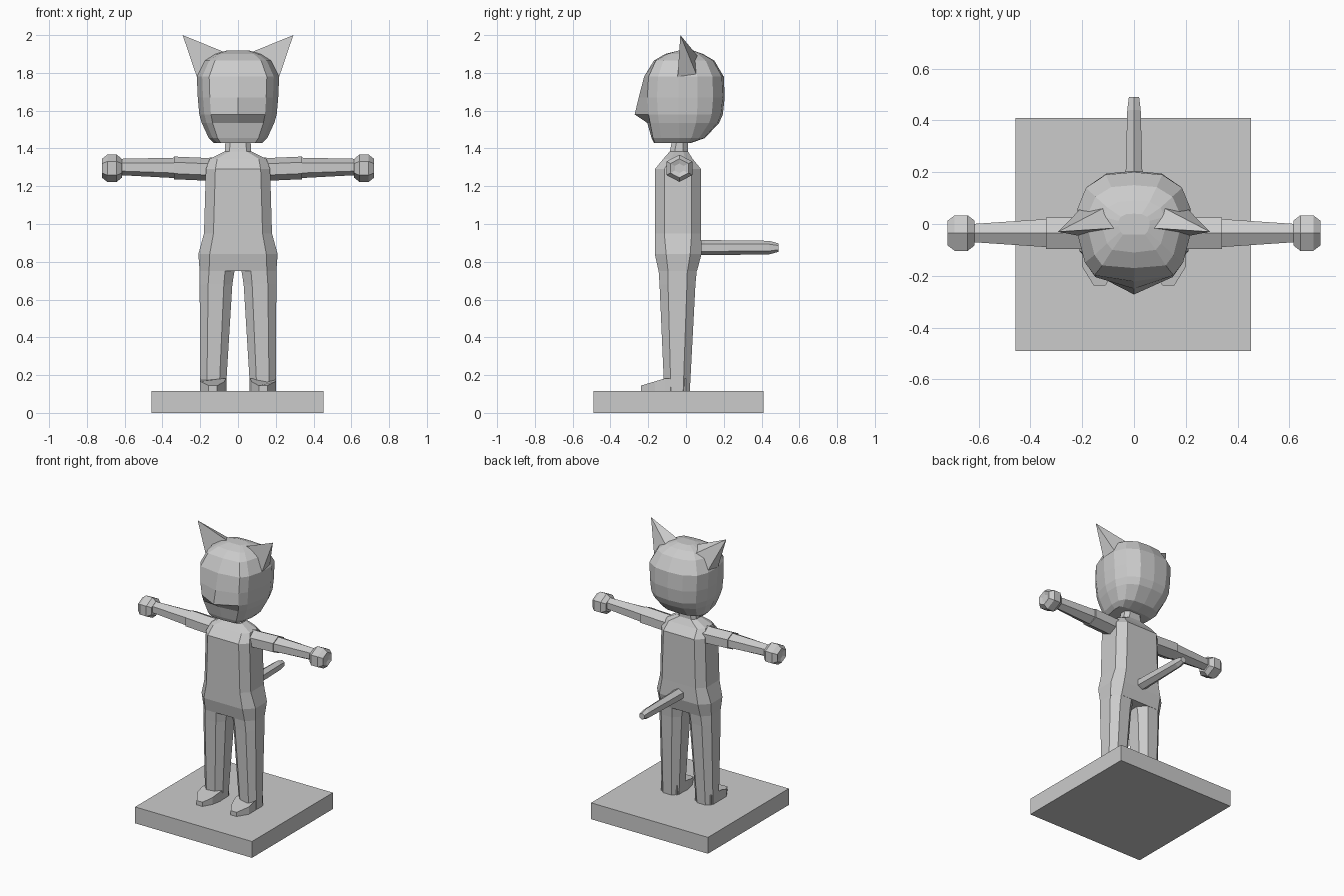
import bpy, bmesh, math
from mathutils import Vector

cube = bpy.data.objects.get("Cube")
if cube:
    bpy.data.objects.remove(cube, do_unlink=True)

grey = bpy.data.materials.new("plain grey")
grey.use_nodes = True
tone = (0.6, 0.6, 0.6, 1)
grey.diffuse_color = tone
grey.node_tree.nodes["Principled BSDF"].inputs["Base Color"].default_value = tone


def finish(name, bm, mirror=False):
    bmesh.ops.recalc_face_normals(bm, faces=bm.faces)
    mesh = bpy.data.meshes.new(name)
    bm.to_mesh(mesh)
    bm.free()
    mesh.materials.append(grey)
    obj = bpy.data.objects.new(name, mesh)
    bpy.context.collection.objects.link(obj)
    if mirror:
        mod = obj.modifiers.new("Mirror", 'MIRROR')
        mod.use_mirror_merge = False
    return obj


def loft(name, rings, mirror=False):
    """Skin a row of equal-sized point rings and cap both ends."""
    bm = bmesh.new()
    loops = [[bm.verts.new(p) for p in ring] for ring in rings]
    n = len(loops[0])
    for a, b in zip(loops, loops[1:]):
        for i in range(n):
            j = (i + 1) % n
            bm.faces.new((a[i], a[j], b[j], b[i]))
    bm.faces.new(loops[0])
    bm.faces.new(loops[-1])
    return finish(name, bm, mirror)


def chamfered(x0, x1, y0, y1, z, c):
    """Horizontal rectangle with cut corners; c is the cut size."""
    return [(x0 + c, y0, z), (x1 - c, y0, z), (x1, y0 + c, z), (x1, y1 - c, z),
            (x1 - c, y1, z), (x0 + c, y1, z), (x0, y1 - c, z), (x0, y0 + c, z)]


def hexagon(axis, at, u, v, ru, rv):
    """Point-up hexagon across the x or y axis."""
    ring = []
    for k in range(6):
        a = math.radians(90 + 60 * k)
        p, q = u + ru * math.cos(a), v + rv * math.sin(a)
        ring.append((at, p, q) if axis == 'x' else (p, at, q))
    return ring


# base slab
bm = bmesh.new()
bmesh.ops.create_cube(bm, size=1)
bmesh.ops.scale(bm, verts=bm.verts, vec=(0.91, 0.9, 0.115))
bmesh.ops.translate(bm, verts=bm.verts, vec=(-0.003, -0.04, 0.0575))
finish("base_slab", bm)

# torso: z, half width, front, back, corner cut
torso = [(0.75, 0.203, -0.145, 0.058, 0.05), (0.84, 0.21, -0.165, 0.082, 0.06),
         (0.95, 0.18, -0.165, 0.08, 0.05), (1.29, 0.17, -0.165, 0.08, 0.05),
         (1.345, 0.15, -0.12, 0.035, 0.04), (1.385, 0.07, -0.085, 0.01, 0.025),
         (1.46, 0.065, -0.07, 0.01, 0.025)]
loft("torso", [chamfered(-w, w, f, b, z, c) for z, w, f, b, c in torso])

# legs
loft("legs", [chamfered(0.065, 0.2, -0.115, 0.02, 0.11, 0.035),
              chamfered(0.03, 0.203, -0.14, 0.05, 0.68, 0.045),
              chamfered(0.018, 0.203, -0.145, 0.057, 0.755, 0.05)], True)

# shoes: one sole outline, top sloping down to the toe
sole = [(0.07, 0.0), (0.062, -0.11), (0.075, -0.175), (0.11, -0.238),
        (0.155, -0.238), (0.2, -0.165), (0.2, -0.11), (0.195, 0.0)]
loft("shoes", [[(x, y, 0.112) for x, y in sole],
               [(x, y, 0.183 + 0.3 * min(0, y + 0.11)) for x, y in sole]], True)

# sleeves, arms and hands
loft("sleeves", [hexagon('x', 0.1, -0.035, 1.29, 0.07, 0.062),
                 hexagon('x', 0.18, -0.035, 1.29, 0.07, 0.06),
                 hexagon('x', 0.34, -0.035, 1.297, 0.07, 0.06)], True)
loft("arms", [hexagon('x', 0.33, -0.035, 1.297, 0.063, 0.054),
              hexagon('x', 0.63, -0.035, 1.302, 0.04, 0.043)], True)
hand = [(0.615, 0.05), (0.642, 0.072), (0.692, 0.072), (0.72, 0.05), (0.712, 0.025)]
loft("hands", [hexagon('x', x, -0.035, 1.295, r * 1.1, r) for x, r in hand], True)

# tail
tail = [(0.03, 0.045, 0.04), (0.1, 0.04, 0.04), (0.44, 0.03, 0.036), (0.49, 0.023, 0.022)]
loft("tail", [hexagon('y', y, 0, 0.875, a, b) for y, a, b in tail])

# head: z, half width, middle front, side front, back
head = [(1.43, 0.13, -0.17, -0.165, 0.03), (1.455, 0.155, -0.182, -0.175, 0.1),
        (1.535, 0.192, -0.205, -0.19, 0.175), (1.58, 0.205, -0.272, -0.198, 0.195),
        (1.67, 0.213, -0.25, -0.205, 0.205), (1.78, 0.218, -0.222, -0.198, 0.2),
        (1.865, 0.175, -0.17, -0.16, 0.15), (1.9, 0.12, -0.11, -0.1, 0.09),
        (1.918, 0.06, -0.04, -0.04, 0.04)]


def head_ring(z, w, nose, front, back):
    half = [(w * 0.7, front), (w * 0.87, front * 0.75), (w, front * 0.2), (w, back * 0.3),
            (w * 0.85, back * 0.7), (w * 0.5, back * 0.95)]
    right = [(-x, y) for x, y in reversed(half)]
    return [(x, y, z) for x, y in [(0, nose)] + half + [(0, back)] + right]


loft("head", [head_ring(*row) for row in head])

# ears: four-sided spikes
bm = bmesh.new()
root = [bm.verts.new(p) for p in [(0.06, -0.015, 1.905), (0.215, -0.045, 1.77),
                                  (0.205, 0.06, 1.78), (0.11, 0.065, 1.885)]]
tip = bm.verts.new((0.293, -0.03, 2.0))
bm.faces.new(root)
for i in range(4):
    bm.faces.new((root[i], root[(i + 1) % 4], tip))
finish("ears", bm, True)
